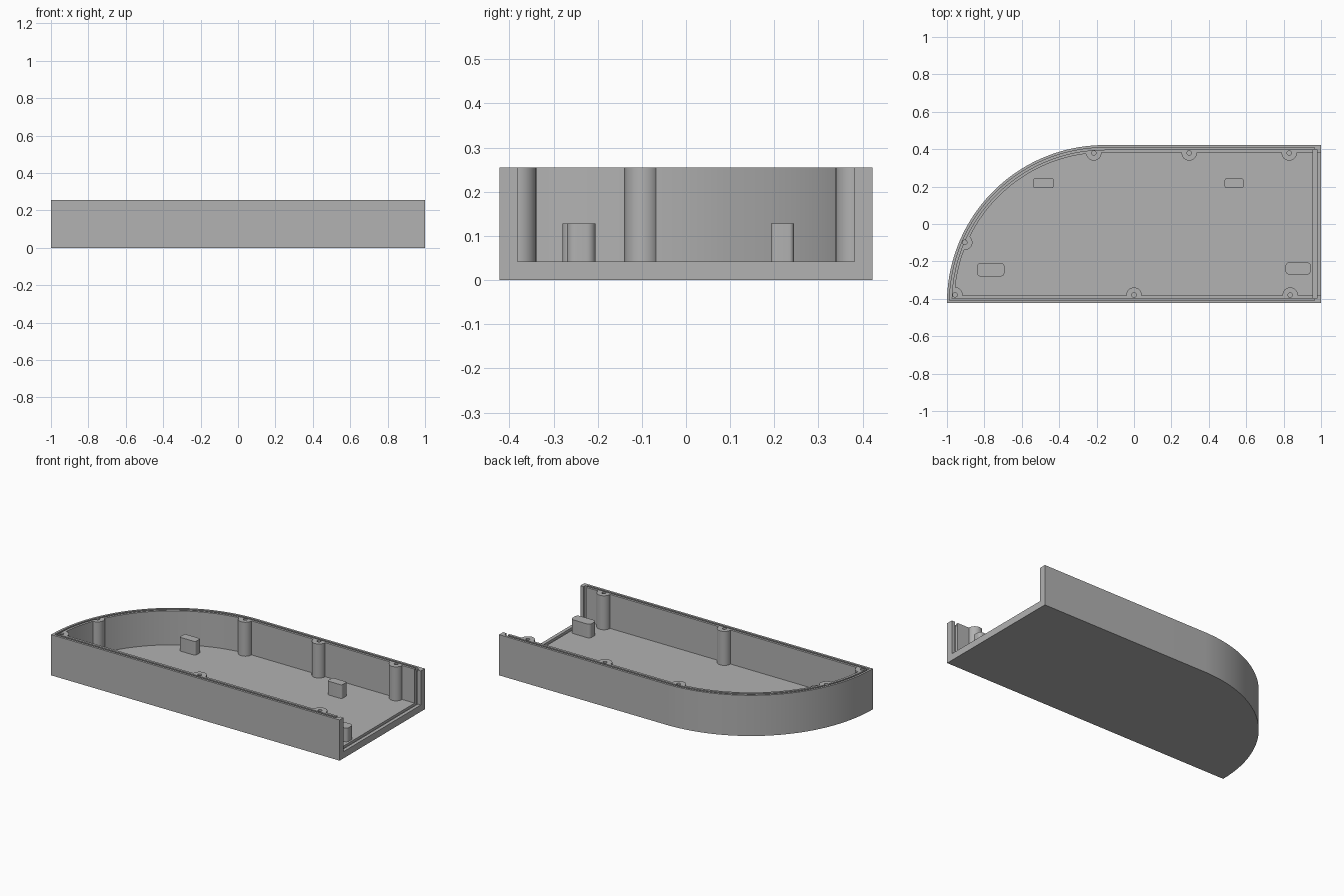
import bpy, bmesh
from math import sin, cos, asin, pi, radians

if "Cube" in bpy.data.objects:
    bpy.data.objects.remove(bpy.data.objects["Cube"], do_unlink=True)

H = 0.422            # half depth
R = 2 * H            # radius of the rounded end
TOP, FLOOR, WALL = 0.255, 0.042, 0.04

grey = bpy.data.materials.new("plain grey")
grey.use_nodes = True
grey.diffuse_color = (0.445, 0.445, 0.445, 1)
grey.node_tree.nodes["Principled BSDF"].inputs["Base Color"].default_value = grey.diffuse_color


def prism(name, points, z0, z1):
    """Extrude a flat counter-clockwise outline upwards."""
    bm = bmesh.new()
    base = bm.faces.new([bm.verts.new((x, y, z0)) for x, y in points])
    ext = bmesh.ops.extrude_face_region(bm, geom=[base])
    for v in ext["geom"]:
        if isinstance(v, bmesh.types.BMVert):
            v.co.z = z1
    bmesh.ops.recalc_face_normals(bm, faces=bm.faces)
    mesh = bpy.data.meshes.new(name)
    bm.to_mesh(mesh)
    bm.free()
    mesh.materials.append(grey)
    ob = bpy.data.objects.new(name, mesh)
    bpy.context.collection.objects.link(ob)
    return ob


def outline(inset, x_end, steps=56):
    """Case outline moved inwards, with one quarter-round end."""
    r = R - inset
    a0 = asin(inset / r)
    pts = [(x_end, -H + inset), (x_end, H - inset)]
    for i in range(steps + 1):
        a = pi / 2 + (pi / 2 - a0) * i / steps
        pts.append((-1 + R + r * cos(a), -H + r * sin(a)))
    return pts


def circle(x, y, r, n=32):
    return [(x + r * cos(2 * pi * i / n), y + r * sin(2 * pi * i / n)) for i in range(n)]


def rounded(x0, x1, y0, y1, r, n=6):
    pts = []
    corners = [(x1 - r, y1 - r), (x0 + r, y1 - r), (x0 + r, y0 + r), (x1 - r, y0 + r)]
    for k, (cx, cy) in enumerate(corners):
        for i in range(n + 1):
            a = pi / 2 * (k + i / n)
            pts.append((cx + r * cos(a), cy + r * sin(a)))
    return pts


def cut(target, cutter):
    mod = target.modifiers.new("cut", "BOOLEAN")
    mod.operation, mod.solver, mod.object = "DIFFERENCE", "EXACT", cutter
    bpy.context.view_layer.objects.active = target
    bpy.ops.object.modifier_apply(modifier=mod.name)
    bpy.data.objects.remove(cutter, do_unlink=True)


def smooth(ob):
    bpy.ops.object.select_all(action="DESELECT")
    ob.select_set(True)
    bpy.context.view_layer.objects.active = ob
    bpy.ops.object.shade_smooth_by_angle(angle=radians(30))


# Screw posts stay standing where the cavity is not cut
posts = [(-0.215, 0.38), (0.295, 0.38), (0.83, 0.38), (0.0, -0.38),
         (0.835, -0.38), (-0.905, -0.098), (-0.957, -0.379)]
cavity = prism("cavity", outline(WALL, 1.1), FLOOR, 0.35)
for x, y in posts:
    cut(cavity, prism("post", circle(x, y, 0.041), 0, 0.4))

# Case body, open at one end
case = prism("case_body", outline(0, 1), 0, TOP)
cut(case, cavity)

# Seal groove along the rim
groove = prism("groove", outline(0.014, 0.965), TOP - 0.015, 0.35)
cut(groove, prism("groove_core", outline(0.025, 1.2), 0, 0.5))
cut(case, groove)

# Slot for a sliding end panel
cut(case, prism("slot", [(0.957, -0.399), (0.978, -0.399), (0.978, 0.399), (0.957, 0.399)],
                0.027, 0.35))

# Screw holes
for x, y in posts:
    cut(case, prism("hole", circle(x, y, 0.012, 20), 0.12, 0.35))
smooth(case)

# Support blocks on the floor
blocks = {
    "back_support_block_right": (-0.54, -0.43, 0.192, 0.244, 0.01),
    "back_support_block_left": (0.485, 0.585, 0.192, 0.244, 0.01),
    "front_support_block_right": (-0.84, -0.693, -0.28, -0.208, 0.02),
    "front_support_block_left": (0.81, 0.945, -0.27, -0.205, 0.02),
}
for name, dims in blocks.items():
    smooth(prism(name, rounded(*dims), FLOOR - 0.005, 0.128))
